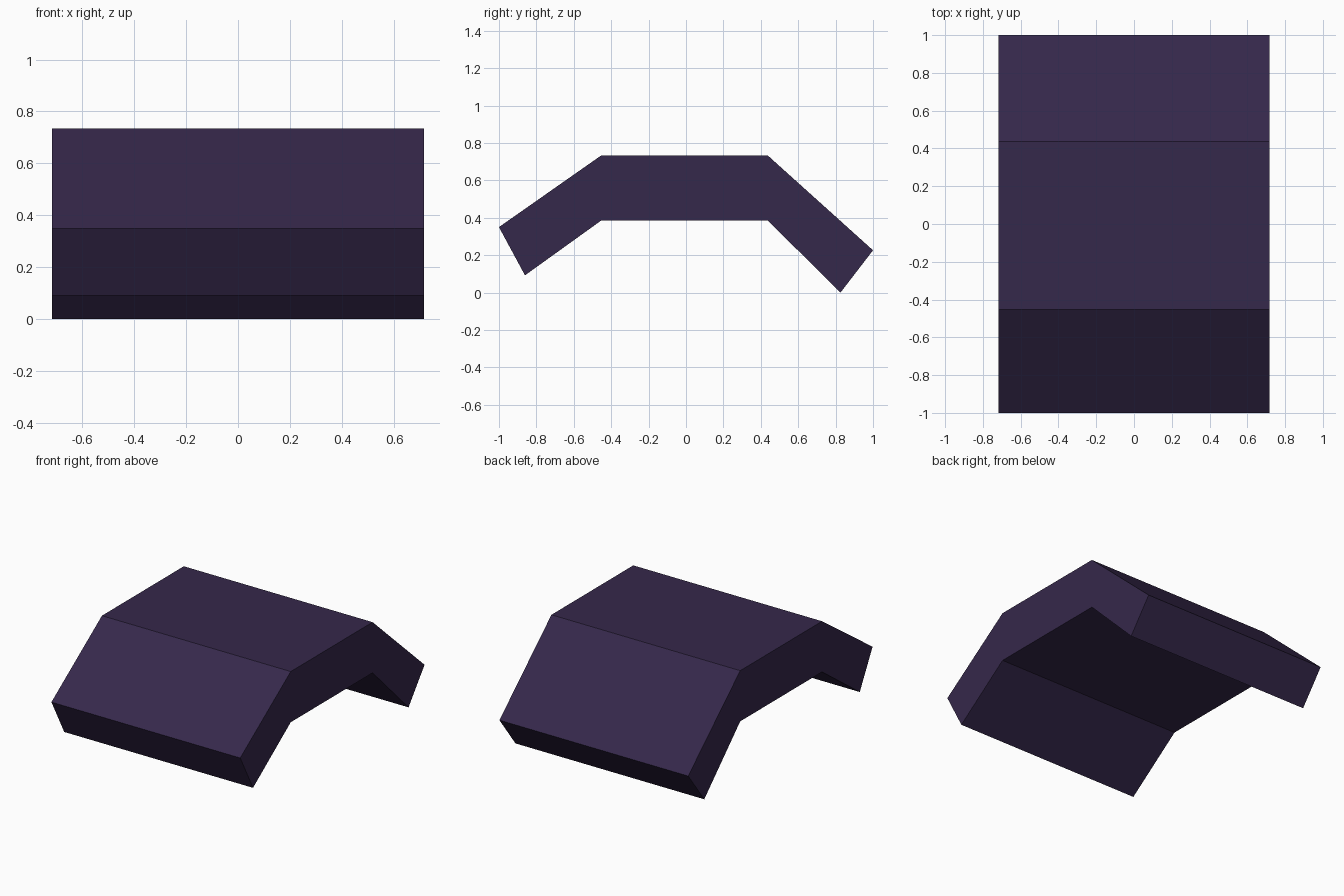
import bpy
import bmesh
from mathutils import Vector

if "Cube" in bpy.data.objects:
    bpy.data.objects.remove(bpy.data.objects["Cube"])

HALF_WIDTH = 0.717

# Side profile (y, z): outer bend from front to back, then inner bend returning
PROFILE = [
    (-1.0, 0.35), (-0.452, 0.734), (0.436, 0.734), (1.0, 0.226),
    (0.826, 0.0), (0.436, 0.386), (-0.452, 0.386), (-0.861, 0.092),
]


def extrude_profile(name, profile, half_width, material):
    """Extrude a y-z outline along x into a flat-shaded solid."""
    mesh = bpy.data.meshes.new(name)
    bm = bmesh.new()
    face = bm.faces.new([bm.verts.new((-half_width, y, z)) for y, z in profile])
    result = bmesh.ops.extrude_face_region(bm, geom=[face], use_keep_orig=True)
    moved = [v for v in result["geom"] if isinstance(v, bmesh.types.BMVert)]
    bmesh.ops.translate(bm, verts=moved, vec=Vector((2 * half_width, 0, 0)))
    bmesh.ops.recalc_face_normals(bm, faces=bm.faces)
    bm.to_mesh(mesh)
    bm.free()
    mesh.materials.append(material)
    obj = bpy.data.objects.new(name, mesh)
    bpy.context.collection.objects.link(obj)
    return obj


# Dark purple finish
purple = bpy.data.materials.new("dark_purple")
purple.diffuse_color = (0.036, 0.021, 0.07, 1.0)
purple.use_nodes = True
purple.node_tree.nodes["Principled BSDF"].inputs["Base Color"].default_value = purple.diffuse_color

# Bent plate with two sloping flaps
extrude_profile("bent_plate", PROFILE, HALF_WIDTH, purple)
